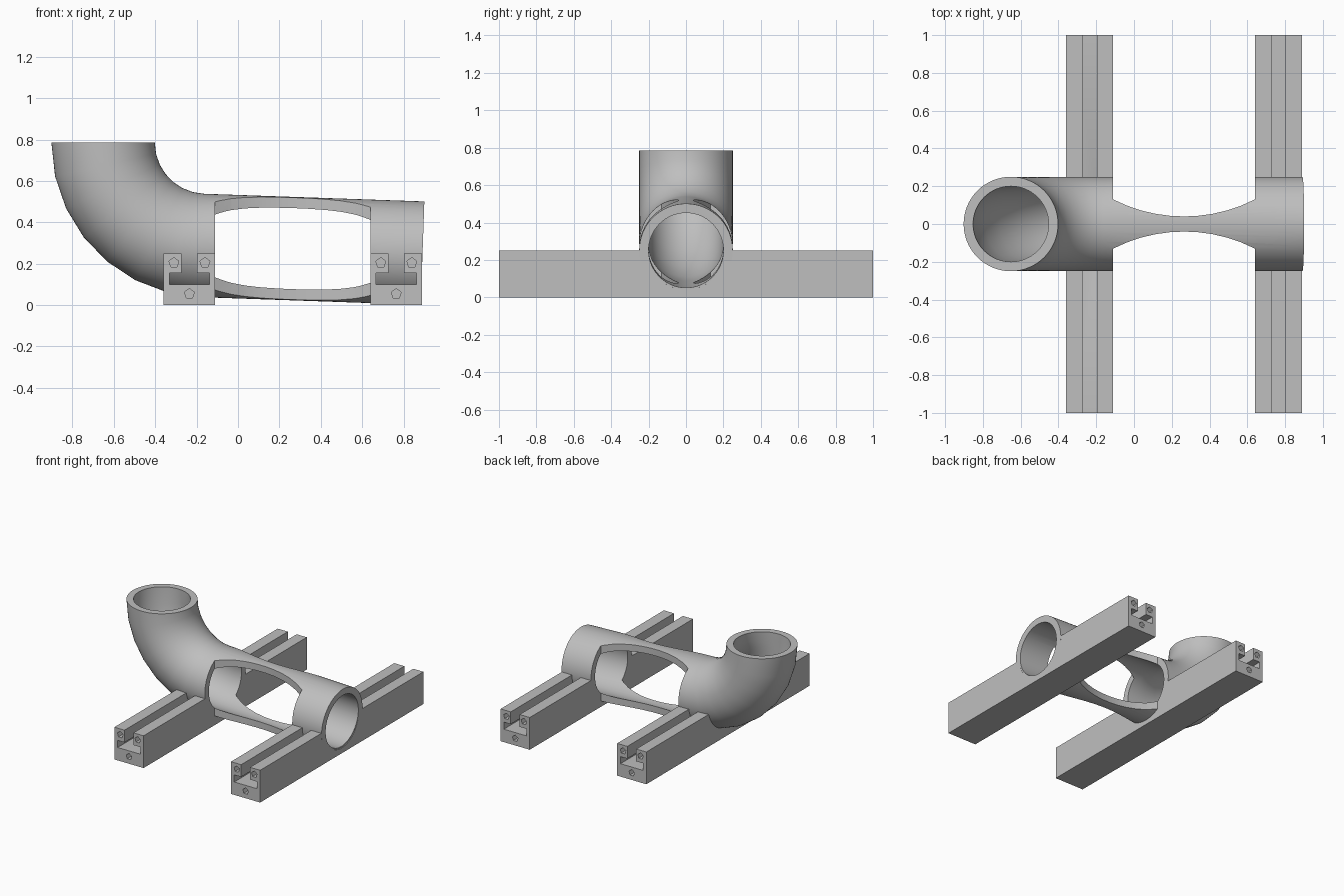
import bpy, bmesh
from math import sin, cos, pi, radians, sqrt
from mathutils import Vector, Matrix

if "Cube" in bpy.data.objects:
    bpy.data.objects.remove(bpy.data.objects["Cube"], do_unlink=True)

grey = bpy.data.materials.new("plain grey")
grey.use_nodes = True
GREY = (0.52, 0.52, 0.52, 1)
grey.diffuse_color = GREY
grey.node_tree.nodes["Principled BSDF"].inputs["Base Color"].default_value = GREY


def finish(name, bm):
    bmesh.ops.recalc_face_normals(bm, faces=bm.faces)
    me = bpy.data.meshes.new(name)
    bm.to_mesh(me)
    bm.free()
    me.materials.append(grey)
    ob = bpy.data.objects.new(name, me)
    bpy.context.collection.objects.link(ob)
    return ob


def activate(ob):
    bpy.ops.object.select_all(action="DESELECT")
    ob.select_set(True)
    bpy.context.view_layer.objects.active = ob


def cut(ob, cutter):
    cutter.hide_render = True
    mod = ob.modifiers.new("cut", "BOOLEAN")
    mod.operation = "DIFFERENCE"
    mod.solver = "EXACT"
    mod.object = cutter
    activate(ob)
    bpy.ops.object.modifier_apply(modifier=mod.name)
    bpy.data.objects.remove(cutter, do_unlink=True)


def extrude(bm, pts, direction):
    face = bm.faces.new([bm.verts.new(p) for p in pts])
    res = bmesh.ops.extrude_face_region(bm, geom=[face])
    moved = [g for g in res["geom"] if isinstance(g, bmesh.types.BMVert)]
    bmesh.ops.translate(bm, verts=moved, vec=direction)


# Pipe path: an elbow bend running into a slightly sloped straight
SIDES, BENDS = 64, 7
CENTRE, BEND_R, TURN = Vector((-0.155, 0, 0.785)), 0.497, radians(88)


def pipe_rings(bm, radius, extra=0.0):
    stations = []
    for i in range(BENDS + 1):
        a = TURN * i / BENDS
        radial = Vector((cos(a), 0, sin(a)))
        stations.append((CENTRE - radial * BEND_R, radial))
    p, radial = stations[-1]
    run = Vector((sin(TURN), 0, -cos(TURN)))
    stations.append((p + run * (1.065 + extra), radial))
    if extra:
        stations.insert(0, (stations[0][0] + Vector((0, 0, extra)), stations[0][1]))
    rings = []
    for p, radial in stations:
        rings.append([bm.verts.new(p + radius * (cos(t) * radial + sin(t) * Vector((0, 1, 0))))
                      for t in (2 * pi * k / SIDES for k in range(SIDES))])
    for a, b in zip(rings, rings[1:]):
        bridge(bm, a, b)
    return rings


def bridge(bm, a, b):
    for k in range(SIDES):
        n = (k + 1) % SIDES
        bm.faces.new((a[k], a[n], b[n], b[k]))


# Elbow pipe with a hollow bore
bm = bmesh.new()
outer, inner = pipe_rings(bm, 0.25), pipe_rings(bm, 0.2)
for end in (0, -1):
    bridge(bm, outer[end], inner[end])
pipe = finish("elbow_pipe", bm)

# Side windows that leave a waisted strip above and below
X0, X1, STEPS, ARC = -0.11, 0.64, 10, 0.826
mid, half = (X0 + X1) / 2, (X1 - X0) / 2
for side in (-1, 1):
    pts = []
    for i in range(STEPS + 1):
        x = X0 + (X1 - X0) * i / STEPS
        y = 0.04 + ARC - sqrt(ARC ** 2 - (x - mid) ** 2)
        pts.append((x, side * y, -0.2))
    pts += [(X1, side * 0.5, -0.2), (X0, side * 0.5, -0.2)]
    bm = bmesh.new()
    extrude(bm, pts, (0, 0, 1))
    cut(pipe, finish("window_cutter", bm))
activate(pipe)
bpy.ops.object.shade_smooth_by_angle(angle=radians(30))

# Slotted rails, each with a T slot on top and bolt holes in both ends
HALF = [(0.125, 0), (0.125, 0.25), (0.038, 0.25), (0.038, 0.155), (0.097, 0.155), (0.097, 0.1)]
HOLES = [(-0.075, 0.205), (0.075, 0.205), (0, 0.055)]
for name, cx in (("elbow_rail", -0.235), ("outlet_rail", 0.765)):
    outline = HALF + [(-x, z) for x, z in reversed(HALF)]
    bm = bmesh.new()
    extrude(bm, [(cx + x, -1, z) for x, z in outline], (0, 2, 0))
    rail = finish(name, bm)

    bm = bmesh.new()
    for x, z in HOLES:
        for y in (-1, 1):
            place = Matrix.Translation((cx + x, y, z)) @ Matrix.Rotation(pi / 2, 4, "X")
            bmesh.ops.create_cone(bm, cap_ends=True, segments=5, radius1=0.025,
                                  radius2=0.025, depth=1.3, matrix=place)
    cut(rail, finish("hole_cutter", bm))

    # Clear the bore where the pipe passes through the rail
    bm = bmesh.new()
    rings = pipe_rings(bm, 0.21, 0.1)
    bm.faces.new(rings[0])
    bm.faces.new(rings[-1])
    cut(rail, finish("bore_cutter", bm))
    activate(rail)
    bpy.ops.object.shade_smooth_by_angle(angle=radians(30))
